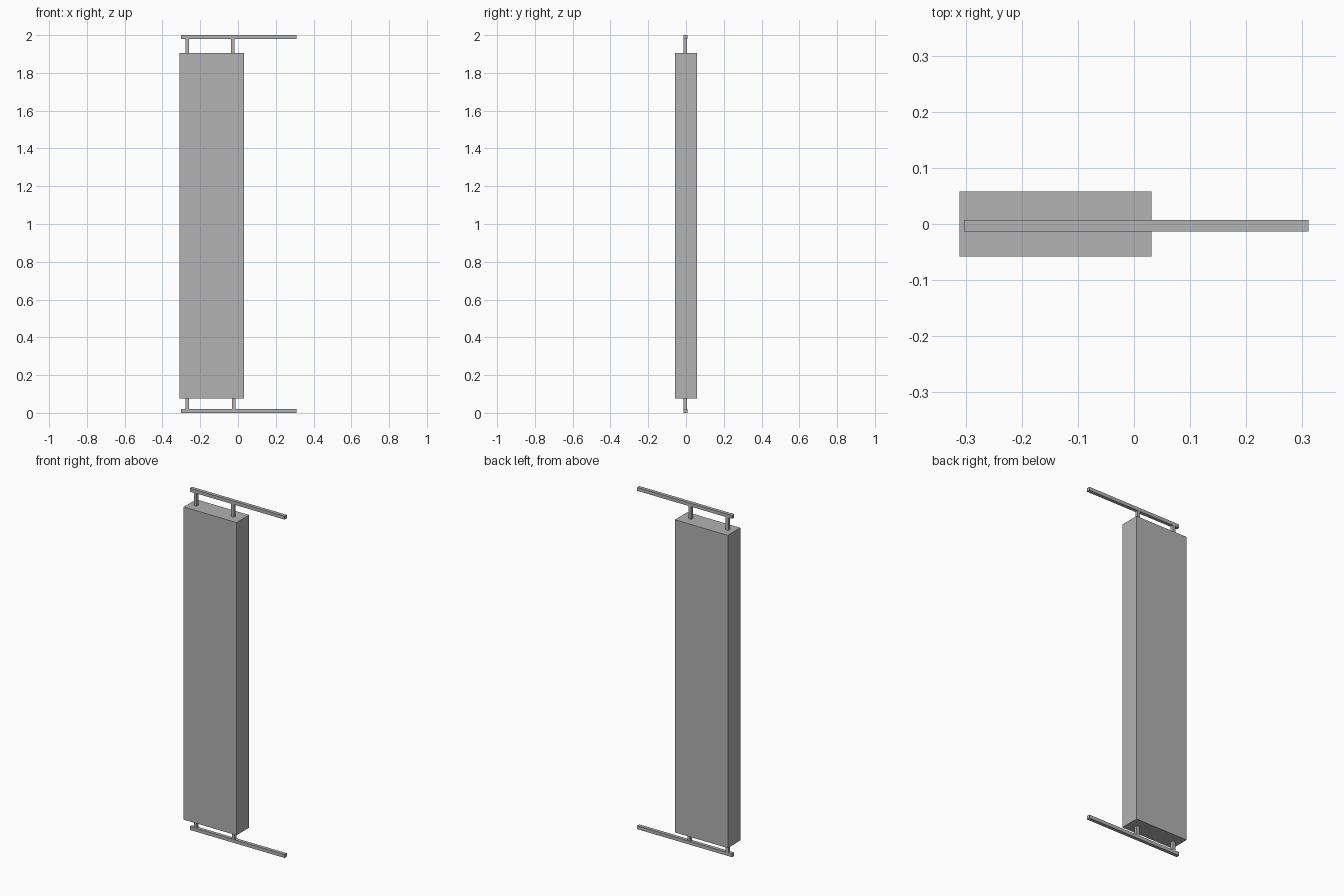
import bpy

cube = bpy.data.objects.get("Cube")
if cube:
    bpy.data.objects.remove(cube, do_unlink=True)

grey = bpy.data.materials.new("plain_grey")
grey.use_nodes = True
colour = (0.445, 0.445, 0.445, 1)
grey.diffuse_color = colour
grey.node_tree.nodes["Principled BSDF"].inputs["Base Color"].default_value = colour


def box(name, low, high):
    """Box between two opposite corners."""
    bpy.ops.mesh.primitive_cube_add(
        size=1, location=[(a + b) / 2 for a, b in zip(low, high)])
    ob = bpy.context.object
    ob.name = name
    ob.scale = [b - a for a, b in zip(low, high)]
    bpy.ops.object.transform_apply(location=False, rotation=False, scale=True)
    ob.data.materials.append(grey)
    return ob


# Tall hanging panel
BOTTOM, TOP = 0.075, 1.905
box("panel", (-0.311, -0.058, BOTTOM), (0.031, 0.058, TOP))

# Rails above and below, each tied to the panel by two posts
RAIL = 0.02
for side, rail_z, post_low, post_high, inner_x in (
        ("bottom", 0, RAIL, BOTTOM, -0.022),
        ("top", 2 - RAIL, TOP, 2 - RAIL, -0.028)):
    box(side + "_rail", (-0.303, -0.013, rail_z), (0.311, 0.007, rail_z + RAIL))
    for place, x in (("outer", -0.269), ("inner", inner_x)):
        box(f"{side}_{place}_post", (x - 0.009, -0.012, post_low),
            (x + 0.009, 0.006, post_high))
